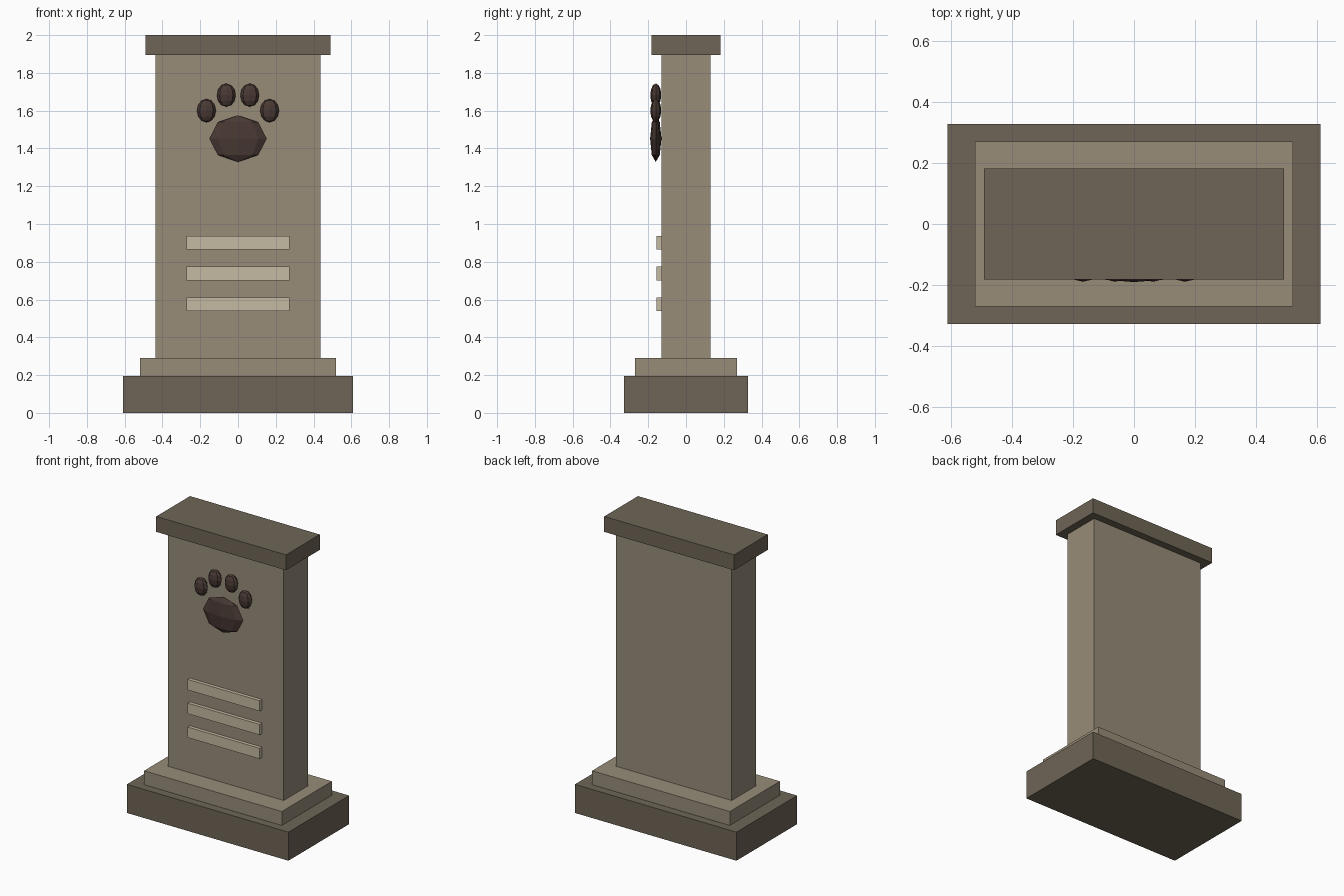
import bpy

cube = bpy.data.objects.get("Cube")
if cube:
    bpy.data.objects.remove(cube, do_unlink=True)


def material(name, rgb):
    mat = bpy.data.materials.new(name)
    mat.use_nodes = True
    mat.diffuse_color = (*rgb, 1)
    mat.node_tree.nodes["Principled BSDF"].inputs["Base Color"].default_value = (*rgb, 1)
    return mat


dark_stone = material("dark stone", (0.156, 0.130, 0.093))
light_stone = material("light stone", (0.31, 0.262, 0.19))
pale_stone = material("pale stone", (0.56, 0.49, 0.36))
paw_brown = material("paw brown", (0.066, 0.041, 0.034))


def finish(name, mat):
    obj = bpy.context.object
    obj.name = name
    obj.data.materials.append(mat)
    bpy.ops.object.transform_apply(location=False, rotation=False, scale=True)


def block(name, half_x, y0, y1, z0, z1, mat):
    bpy.ops.mesh.primitive_cube_add(size=1, location=(0, (y0 + y1) / 2, (z0 + z1) / 2))
    bpy.context.object.scale = (half_x * 2, y1 - y0, z1 - z0)
    finish(name, mat)


def pad(name, x, z, radii, rings, mat):
    bpy.ops.mesh.primitive_uv_sphere_add(segments=8, ring_count=rings, radius=1,
                                         location=(x, -0.16, z))
    bpy.context.object.scale = radii
    finish(name, mat)


# Stone slab with stepped base and cap
block("base", 0.61, -0.327, 0.327, 0, 0.195, dark_stone)
block("step", 0.52, -0.27, 0.27, 0.195, 0.29, light_stone)
block("slab", 0.437, -0.131, 0.131, 0.29, 1.895, light_stone)
block("cap", 0.49, -0.182, 0.182, 1.895, 2, dark_stone)

# Raised blank bars
for i, z in enumerate((0.575, 0.738, 0.9)):
    block(f"bar_{i + 1}", 0.272, -0.155, -0.131, z - 0.036, z + 0.036, pale_stone)

# Paw relief
pad("paw_pad", 0, 1.452, (0.152, 0.03, 0.123), 4, paw_brown)
for side, sign in (("left", 1), ("right", -1)):
    pad(f"inner_toe_{side}", sign * 0.062, 1.682, (0.05, 0.029, 0.062), 6, paw_brown)
    pad(f"outer_toe_{side}", sign * 0.167, 1.6, (0.05, 0.029, 0.062), 6, paw_brown)
